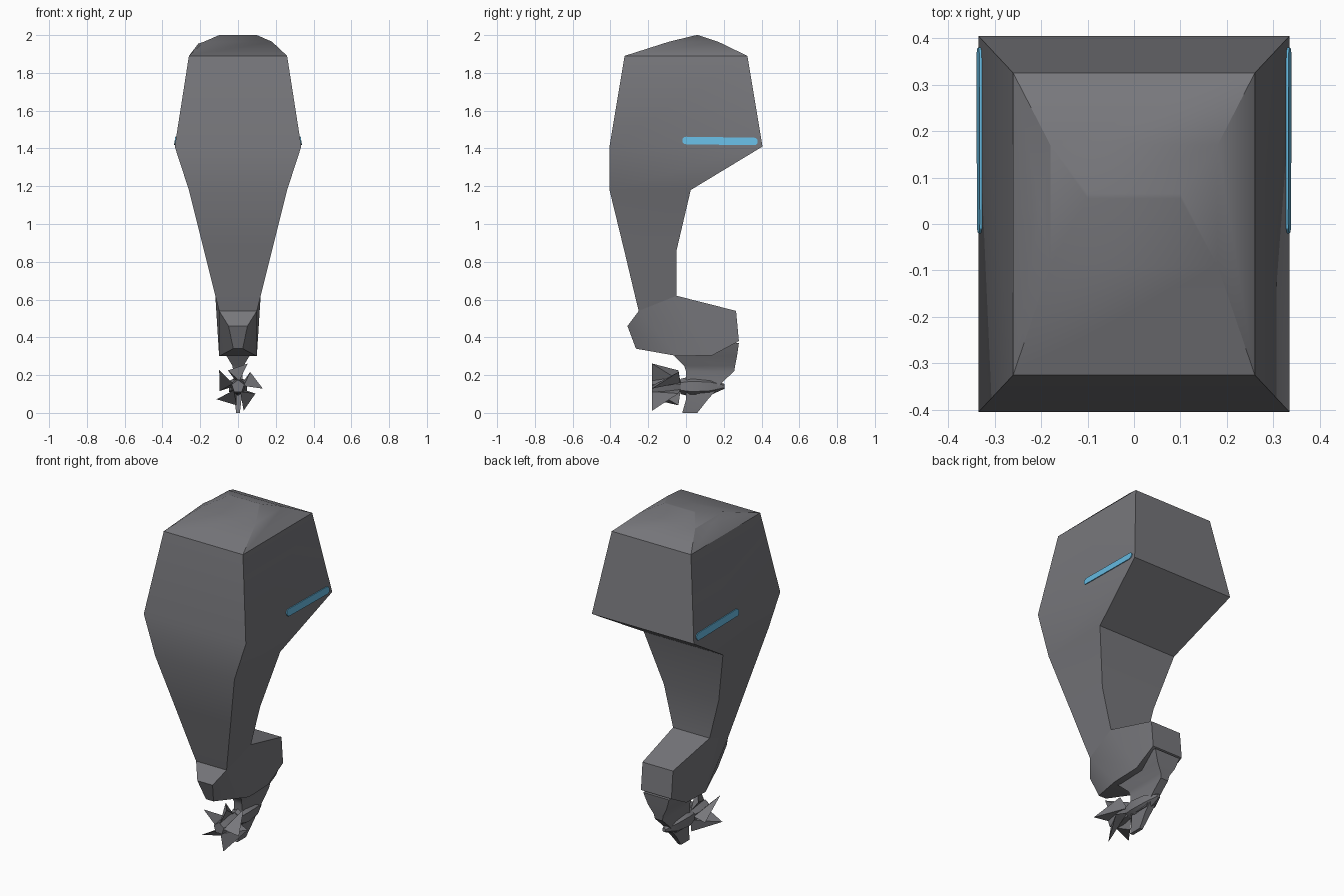
import bpy, bmesh, math
from mathutils import Vector

cube = bpy.data.objects.get("Cube")
if cube:
    bpy.data.objects.remove(cube, do_unlink=True)


def material(name, rgb):
    m = bpy.data.materials.new(name)
    m.use_nodes = True
    m.diffuse_color = (*rgb, 1)
    bsdf = next(n for n in m.node_tree.nodes if n.type == 'BSDF_PRINCIPLED')
    bsdf.inputs["Base Color"].default_value = (*rgb, 1)
    return m


GREY = material("motor grey", (0.185, 0.185, 0.20))
BLUE = material("stripe blue", (0.13, 0.48, 0.74))


def finish(name, bm, mat, recalc=True):
    if recalc:
        bmesh.ops.recalc_face_normals(bm, faces=bm.faces[:])
    me = bpy.data.meshes.new(name)
    bm.to_mesh(me)
    bm.free()
    me.materials.append(mat)
    ob = bpy.data.objects.new(name, me)
    bpy.context.collection.objects.link(ob)
    bpy.ops.object.select_all(action='DESELECT')
    ob.select_set(True)
    bpy.context.view_layer.objects.active = ob
    bpy.ops.object.shade_smooth_by_angle(angle=math.radians(30))
    return ob


def loft(name, rings, mat=GREY):
    """Skin closed rings of equal point count and cap both ends."""
    bm = bmesh.new()
    vs = [[bm.verts.new(p) for p in r] for r in rings]
    n = len(vs[0])
    for a, b in zip(vs, vs[1:]):
        for i in range(n):
            j = (i + 1) % n
            bm.faces.new((a[i], a[j], b[j], b[i]))
    bm.faces.new(vs[0])
    bm.faces.new(vs[-1])
    return finish(name, bm, mat)


def level(z, hw, y0, y1):
    return [(-hw, y0, z), (hw, y0, z), (hw, y1, z), (-hw, y1, z)]


# Cowl and tapering midsection: height, half width, front y, back y
loft("cowl_and_midsection", [level(*s) for s in (
    (0.54, 0.10, -0.25, -0.05), (0.62, 0.12, -0.27, -0.05),
    (0.86, 0.18, -0.327, -0.05), (1.18, 0.26, -0.405, 0.025),
    (1.41, 0.335, -0.405, 0.405), (1.89, 0.26, -0.325, 0.325),
    (1.965, 0.18, -0.09, 0.17), (2.0, 0.10, 0.055, 0.065))])

# Small creased panel on one side of the cowl top
bm = bmesh.new()
a, b, c, d, e = [bm.verts.new(p) for p in (
    (-0.26, 0.325, 1.89), (-0.26, -0.325, 1.89), (-0.26, 0.03, 1.89),
    (-0.20, 0.03, 1.955), (-0.21, -0.02, 1.955))]
f, g = bm.verts.new((-0.18, 0.17, 1.965)), bm.verts.new((-0.18, -0.09, 1.965))
for face in ((a, c, d), (c, e, d), (c, b, e), (a, d, f), (d, e, g, f), (e, b, g)):
    bm.faces.new(face)
finish("cowl_side_panel", bm, GREY, recalc=False)


# Gearcase: top half width, y, z, then bottom half width, y, z
def section(ht, yt, zt, hb, yb, zb):
    return [(-ht, yt, zt), (ht, yt, zt), (hb, yb, zb), (-hb, yb, zb)]


loft("gearcase_block", [section(*s) for s in (
    (0.05, -0.31, 0.46, 0.025, -0.265, 0.34),
    (0.10, -0.25, 0.54, 0.10, -0.04, 0.30),
    (0.12, -0.05, 0.62, 0.10, 0.14, 0.305),
    (0.10, 0.265, 0.54, 0.10, 0.28, 0.38))])

# Lower leg narrowing down to the torpedo
loft("lower_leg", [level(*s) for s in (
    (0.37, 0.085, -0.10, 0.28), (0.30, 0.06, -0.06, 0.27),
    (0.25, 0.03, -0.01, 0.26), (0.22, 0.025, 0.0, 0.255),
    (0.17, 0.025, 0.0, 0.20), (0.10, 0.025, 0.0, 0.13))])

# Skeg fin below the torpedo
loft("skeg", [level(*s) for s in (
    (0.12, 0.02, 0.0, 0.16), (0.07, 0.018, 0.0, 0.115), (0.0, 0.01, -0.02, 0.06))])

AXIS_Z = 0.14


def polar(r, y, deg):
    t = math.radians(deg)
    return (r * math.cos(t), y, AXIS_Z + r * math.sin(t))


def spindle(name, stations, sides):
    loft(name, [[polar(r, y, 90 + 360 * i / sides) for i in range(sides)]
                for y, r in stations])


spindle("gear_torpedo", ((-0.03, 0.04), (0.03, 0.055), (0.13, 0.045), (0.205, 0.012)), 6)
spindle("propeller_hub", ((-0.18, 0.035), (-0.10, 0.045), (-0.02, 0.035)), 5)

# Five twisted wedge blades
bm = bmesh.new()
for k in range(5):
    t = 67 + 72 * k
    v = [bm.verts.new(p) for p in (
        polar(0.03, -0.18, t + 10), polar(0.03, -0.03, t + 45),
        polar(0.132, -0.18, t), polar(0.10, -0.04, t + 55))]
    for i, j, l in ((0, 1, 2), (0, 3, 1), (0, 2, 3), (1, 3, 2)):
        bm.faces.new((v[i], v[j], v[l]))
finish("propeller_blades", bm, GREY)


# Round-ended stripe plates lying on both sloping cowl sides
def stripe_outline(off):
    pts = []
    r = 0.02
    for cy, cz, start in ((0.36, 1.437, -90), (0.0, 1.442, 90)):
        for i in range(7):
            t = math.radians(start + 30 * i)
            y, z = cy + r * math.cos(t), cz + r * math.sin(t)
            pts.append((0.335 - 0.156 * (z - 1.41) + off, y, z))
    return pts


for side, sx in (("left", 1), ("right", -1)):
    loft(side + "_stripe", [[(sx * x, y, z) for x, y, z in stripe_outline(o)]
                            for o in (-0.003, 0.005)], BLUE)
